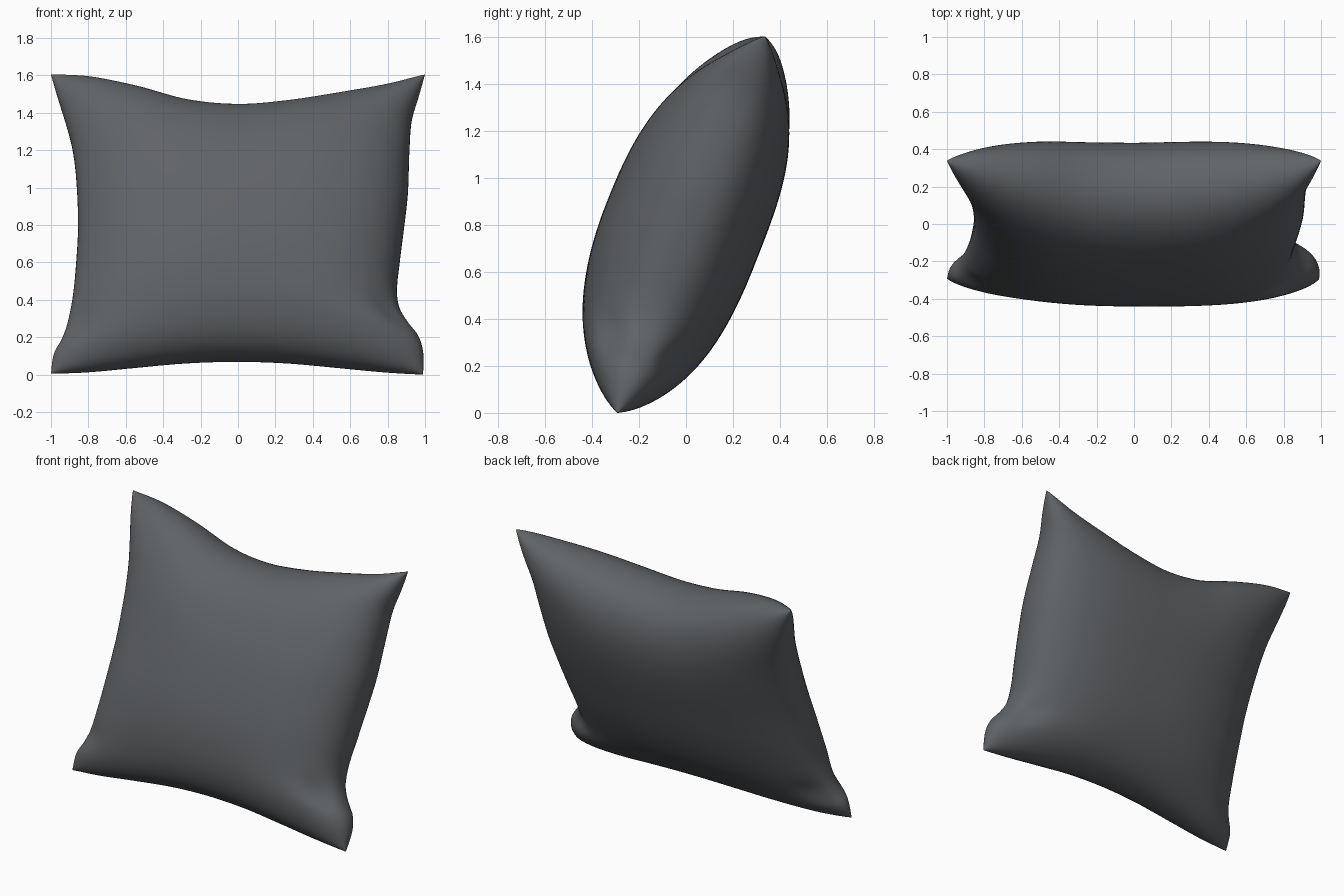
import bpy, bmesh, math

if "Cube" in bpy.data.objects:
    bpy.data.objects.remove(bpy.data.objects["Cube"])

N = 64                      # grid steps per side of the cloth
AXIS = (0.366, 0.93)        # leaning direction of the cushion in (y, z)

# Seam outline: (position along edge, distance from centre)
RIGHT = [(-1, .99), (-.85, .99), (-.75, .965), (-.68, .92), (-.57, .865), (-.44, .85), (-.25, .865),
         (0, .89), (.2, .908), (.5, .917), (.7, .93), (.87, .97), (1, 1)]
LEFT = [(-1, 1), (-.87, .985), (-.78, .945), (-.68, .915), (-.5, .885), (-.25, .865), (0, .855),
        (.3, .865), (.5, .885), (.65, .915), (.87, .97), (1, 1)]
TOP = [(-1, .865), (-.8, .845), (-.55, .785), (-.27, .70), (0, .672), (.27, .695), (.55, .745), (.8, .80), (1, .865)]
BOTTOM = [(-1, .855), (-.8, .84), (-.55, .81), (-.27, .78), (0, .77), (.27, .78), (.55, .81), (.8, .84), (1, .86)]


def curve(pts, x):
    """Smooth Hermite curve through the points."""
    def slope(i):
        a, b = pts[max(i - 1, 0)], pts[min(i + 1, len(pts) - 1)]
        return (b[1] - a[1]) / (b[0] - a[0])
    i = 0
    while i < len(pts) - 2 and x > pts[i + 1][0]:
        i += 1
    (x0, y0), (x1, y1) = pts[i], pts[i + 1]
    h = x1 - x0
    u = (x - x0) / h
    return ((2*u**3 - 3*u*u + 1) * y0 + (u**3 - 2*u*u + u) * h * slope(i)
            + (3*u*u - 2*u**3) * y1 + (u**3 - u*u) * h * slope(i + 1))


def bump(s, t, cs, ct, rs, rt):
    return math.exp(-((s - cs) / rs) ** 2 - ((t - ct) / rt) ** 2)


def point(s, t, side):
    xl, xr = -curve(LEFT, t), curve(RIGHT, t)
    vb, vt = -curve(BOTTOM, s), curve(TOP, s)
    x = xl + (xr - xl) * (s + 1) / 2
    v = vb + (vt - vb) * (t + 1) / 2
    # Stuffed thickness, pinched to zero along the seam; fuller toward the top
    power = (2.6 if t > 0 else 2.1) if side > 0 else (3.2 if t > 0 else 2.4)
    m = s - .06 * (1 - s * s)           # fullest slightly right of centre
    f = max(0, 1 - abs(m) ** 2.6) ** .45 * max(0, 1 - abs(t) ** power) ** .45
    # Creases beside the lower corners
    f *= 1 - .2 * bump(s, t, .93, -.66, .1, .1) - .15 * bump(s, t, -.95, -.7, .1, .1)
    w = .005 + (.37 if side > 0 else -.315) * f
    return (x, AXIS[0] * v - AXIS[1] * w, .8 + AXIS[1] * v + AXIS[0] * w)


# Cushion: front and back cloth joined along the seam
bm = bmesh.new()
steps = [math.sin(math.pi / 2 * (2 * i / N - 1)) for i in range(N + 1)]
steps[0], steps[-1] = -1.0, 1.0
sheets = {}
for side in (1, -1):
    for i, s in enumerate(steps):
        for j, t in enumerate(steps):
            edge = i in (0, N) or j in (0, N)
            if side < 0 and edge:
                sheets[side, i, j] = sheets[1, i, j]
            else:
                sheets[side, i, j] = bm.verts.new(point(s, t, side))
for side in (1, -1):
    for i in range(N):
        for j in range(N):
            q = [sheets[side, i, j], sheets[side, i + 1, j],
                 sheets[side, i + 1, j + 1], sheets[side, i, j + 1]]
            bm.faces.new(q if side > 0 else q[::-1])

# Rest on the ground and centre front to back
ys = [v.co.y for v in bm.verts]
zs = [v.co.z for v in bm.verts]
y_mid, z_min = (min(ys) + max(ys)) / 2, min(zs)
for v in bm.verts:
    v.co.y -= y_mid
    v.co.z -= z_min
bmesh.ops.recalc_face_normals(bm, faces=bm.faces)

mesh = bpy.data.meshes.new("cushion")
bm.to_mesh(mesh)
bm.free()
cushion = bpy.data.objects.new("cushion", mesh)
bpy.context.collection.objects.link(cushion)

# Charcoal fabric
mat = bpy.data.materials.new("charcoal fabric")
mat.diffuse_color = (.117, .125, .133, 1)
mat.use_nodes = True
mat.node_tree.nodes["Principled BSDF"].inputs["Base Color"].default_value = mat.diffuse_color
mesh.materials.append(mat)
bpy.context.view_layer.objects.active = cushion
cushion.select_set(True)
bpy.ops.object.shade_smooth_by_angle(angle=math.radians(120))
